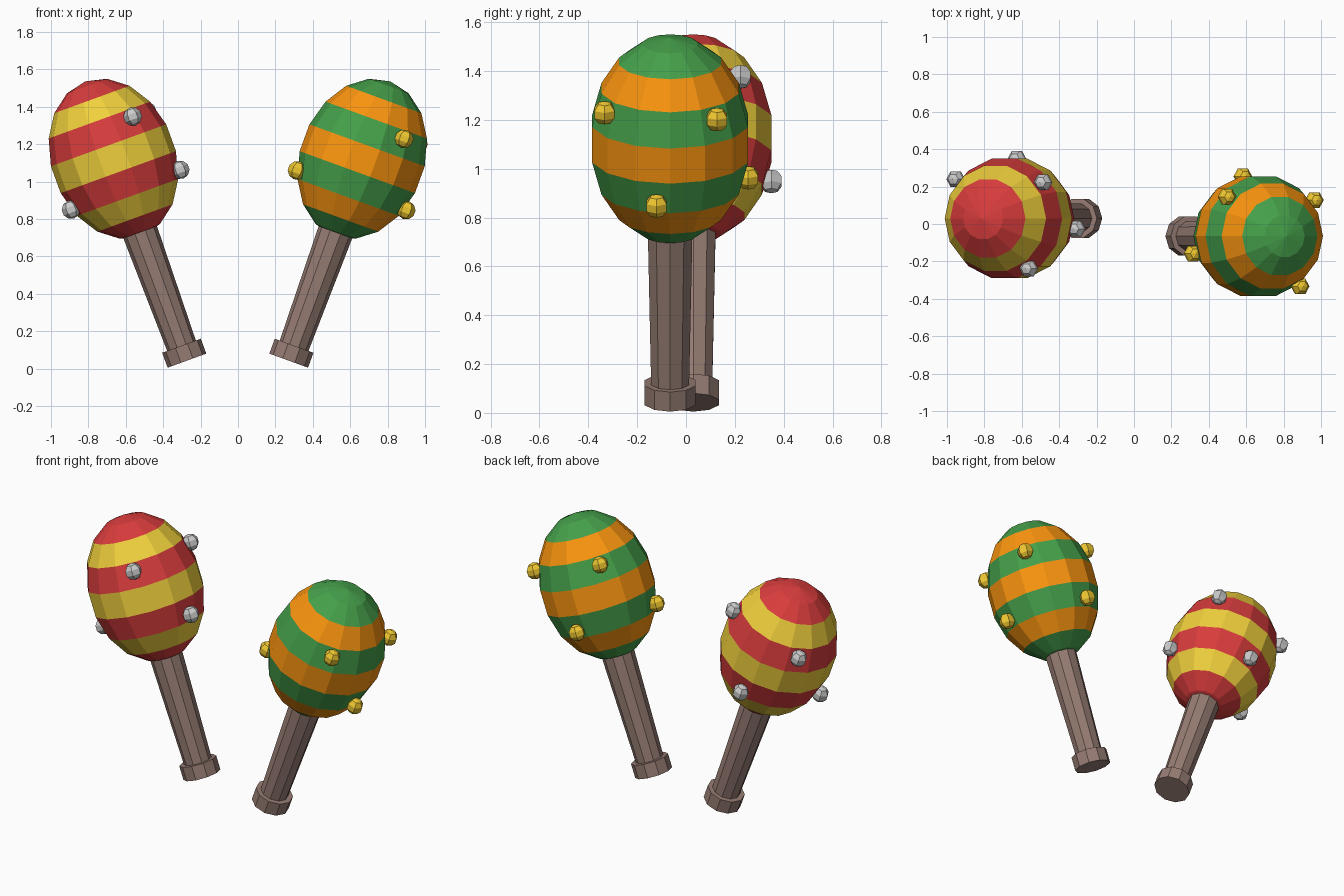
import bpy
from math import sin, cos, pi, radians
from mathutils import Matrix, Vector

if "Cube" in bpy.data.objects:
    bpy.data.objects.remove(bpy.data.objects["Cube"])


def material(name, hex_code):
    channels = [int(hex_code[i:i + 2], 16) / 255 for i in (0, 2, 4)]
    m = bpy.data.materials.new(name)
    m.diffuse_color = [((c + 0.055) / 1.055) ** 2.4 for c in channels] + [1]
    m.use_nodes = True
    m.node_tree.nodes["Principled BSDF"].inputs["Base Color"].default_value = m.diffuse_color
    return m


def lathe(name, profile, sides, mats, place, row_mats=None):
    """Flat-shaded solid of revolution around z from (radius, height) points."""
    verts, rows, faces, slots = [], [], [], []
    for r, z in profile:
        n = 1 if r < 1e-5 else sides
        rows.append([len(verts) + i for i in range(n)])
        verts += [(r * cos(2 * pi * i / sides), r * sin(2 * pi * i / sides), z)
                  for i in range(n)]
    for k, (a, b) in enumerate(zip(rows, rows[1:])):
        for i in range(sides):
            j = (i + 1) % sides
            quad = [a[i % len(a)], a[j % len(a)], b[j % len(b)], b[i % len(b)]]
            faces.append(list(dict.fromkeys(quad)))
            slots.append(row_mats[k] if row_mats else 0)
    # close open ends with single polygons
    if len(rows[0]) > 1:
        faces.append(rows[0][::-1])
        slots.append(0)
    if len(rows[-1]) > 1:
        faces.append(rows[-1])
        slots.append(0)
    mesh = bpy.data.meshes.new(name)
    mesh.from_pydata(verts, [], faces)
    for m in mats:
        mesh.materials.append(m)
    for poly, s in zip(mesh.polygons, slots):
        poly.material_index = s
    obj = bpy.data.objects.new(name, mesh)
    obj.matrix_world = place
    bpy.context.collection.objects.link(obj)
    return obj


def ellipsoid(radius, half, rings):
    return [(radius * sin(pi * k / rings), -half * cos(pi * k / rings))
            for k in range(rings + 1)]


wood = material("wood", "967c73")
HEAD_Z = 1.149
STUDS = [(-57, 0.177), (37, 0.177), (139, 0.177),
         (-10, -0.178), (94, -0.178), (-163, -0.178)]


def maraca(side, x, y, tilt, stripe_a, stripe_b, stud_mat):
    turn = Matrix.Rotation(radians(tilt), 4, 'Y')
    centre = Vector((x, y, 1.1225))
    head = Matrix.Translation(centre) @ turn
    base = head @ Matrix.Translation((0, 0, -HEAD_Z))
    # striped head: double-height end caps, single-ring stripes between
    lathe(side + "_head", ellipsoid(0.333, 0.44, 9), 14, [stripe_a, stripe_b],
          head, [0, 0, 1, 0, 1, 0, 1, 0, 0])
    # tapered handle and end knob
    lathe(side + "_handle", [(0.081, 0.05), (0.097, 0.80)], 10, [wood], base)
    lathe(side + "_handle_knob", [(0.11, 0), (0.11, 0.085)], 10, [wood], base)
    # studs in two staggered rows
    for n, (angle, t) in enumerate(STUDS):
        a = radians(angle)
        spot = Matrix.Translation((0.32 * cos(a), 0.32 * sin(a), t))
        lathe(f"{side}_stud_{n + 1}", ellipsoid(0.05, 0.05, 5), 6, [stud_mat],
              head @ spot)


maraca("left", -0.666, 0.03, -20, material("red", "d83c3c"),
       material("yellow", "f0d03c"), material("silver", "bdbdbd"))
maraca("right", 0.664, -0.065, 20, material("green", "459f4a"),
       material("orange", "fb950f"), material("gold", "f0c830"))
